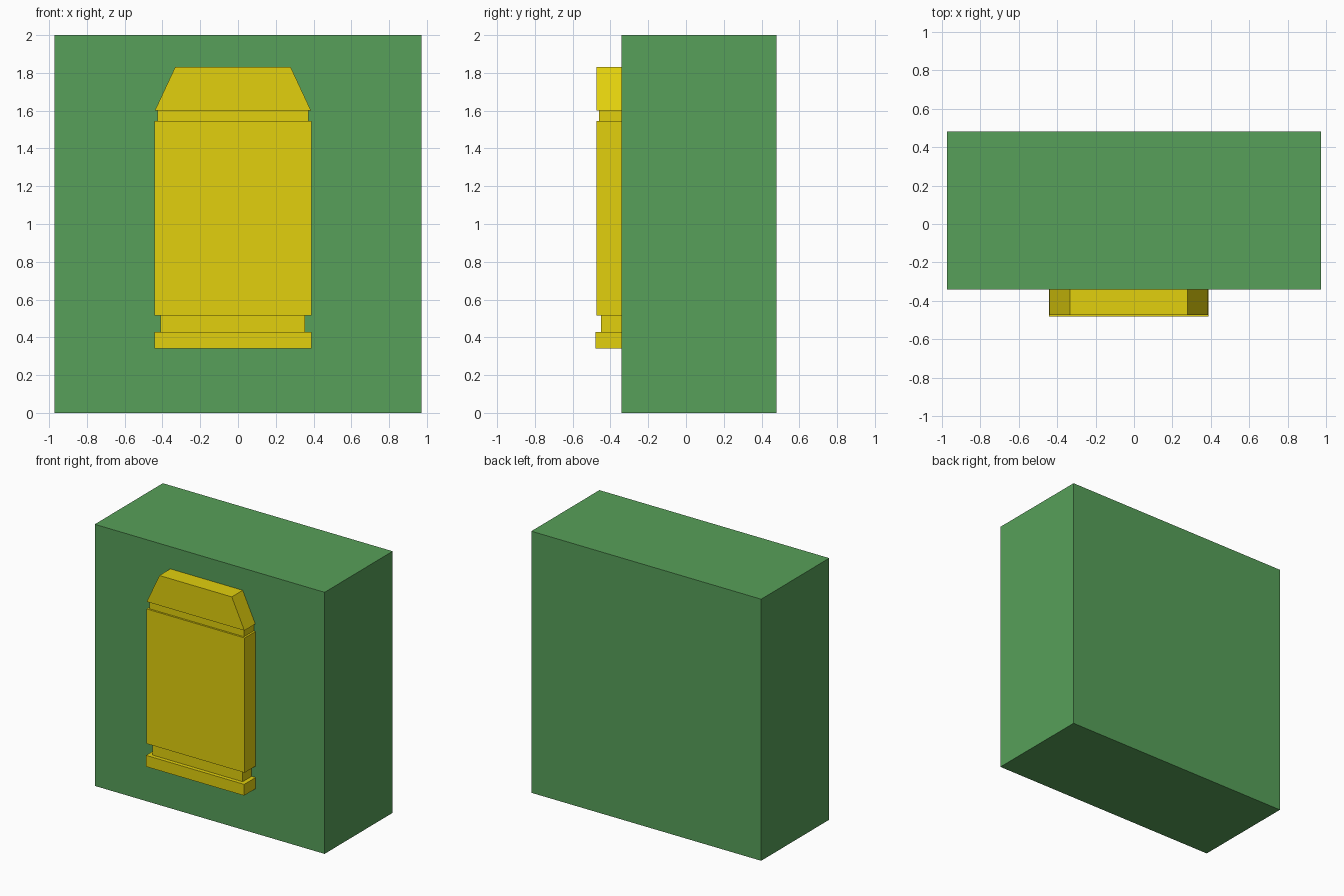
import bpy

if "Cube" in bpy.data.objects:
    bpy.data.objects.remove(bpy.data.objects["Cube"])


def material(name, color):
    m = bpy.data.materials.new(name)
    m.diffuse_color = color
    m.use_nodes = True
    m.node_tree.nodes["Principled BSDF"].inputs["Base Color"].default_value = m.diffuse_color
    return m


def prism(name, z0, z1, bottom, top, y0, y1, mat):
    """Block whose front outline is a trapezoid, given x ranges at bottom and top."""
    outline = [(bottom[0], z0), (bottom[1], z0), (top[1], z1), (top[0], z1)]
    verts = [(x, y, z) for y in (y0, y1) for x, z in outline]
    faces = [(0, 1, 2, 3), (7, 6, 5, 4)]
    faces += [(i, i + 4, (i + 1) % 4 + 4, (i + 1) % 4) for i in range(4)]
    mesh = bpy.data.meshes.new(name)
    mesh.from_pydata(verts, [], faces)
    mesh.materials.append(mat)
    obj = bpy.data.objects.new(name, mesh)
    bpy.context.collection.objects.link(obj)
    return obj


green = material("green", (0.095, 0.35, 0.1, 1))
yellow = material("yellow", (0.76, 0.63, 0.004, 1))

# Main box
FRONT = -0.342
prism("box", 0, 2, (-0.972, 0.972), (-0.972, 0.972), FRONT, 0.48, green)

# Raised cartridge-shaped emblem: z range, half widths at bottom and top, front y
CX = -0.027
parts = [
    ("emblem_rim", 0.342, 0.428, 0.415, 0.415, -0.480),
    ("emblem_lower_groove", 0.428, 0.515, 0.382, 0.382, -0.450),
    ("emblem_body", 0.515, 1.545, 0.415, 0.415, -0.474),
    ("emblem_upper_groove", 1.545, 1.601, 0.400, 0.400, -0.460),
    ("emblem_tapered_top", 1.601, 1.830, 0.413, 0.306, -0.474),
]
for name, z0, z1, w0, w1, y in parts:
    prism(name, z0, z1, (CX - w0, CX + w0), (CX - w1, CX + w1), y, FRONT + 0.005, yellow)
